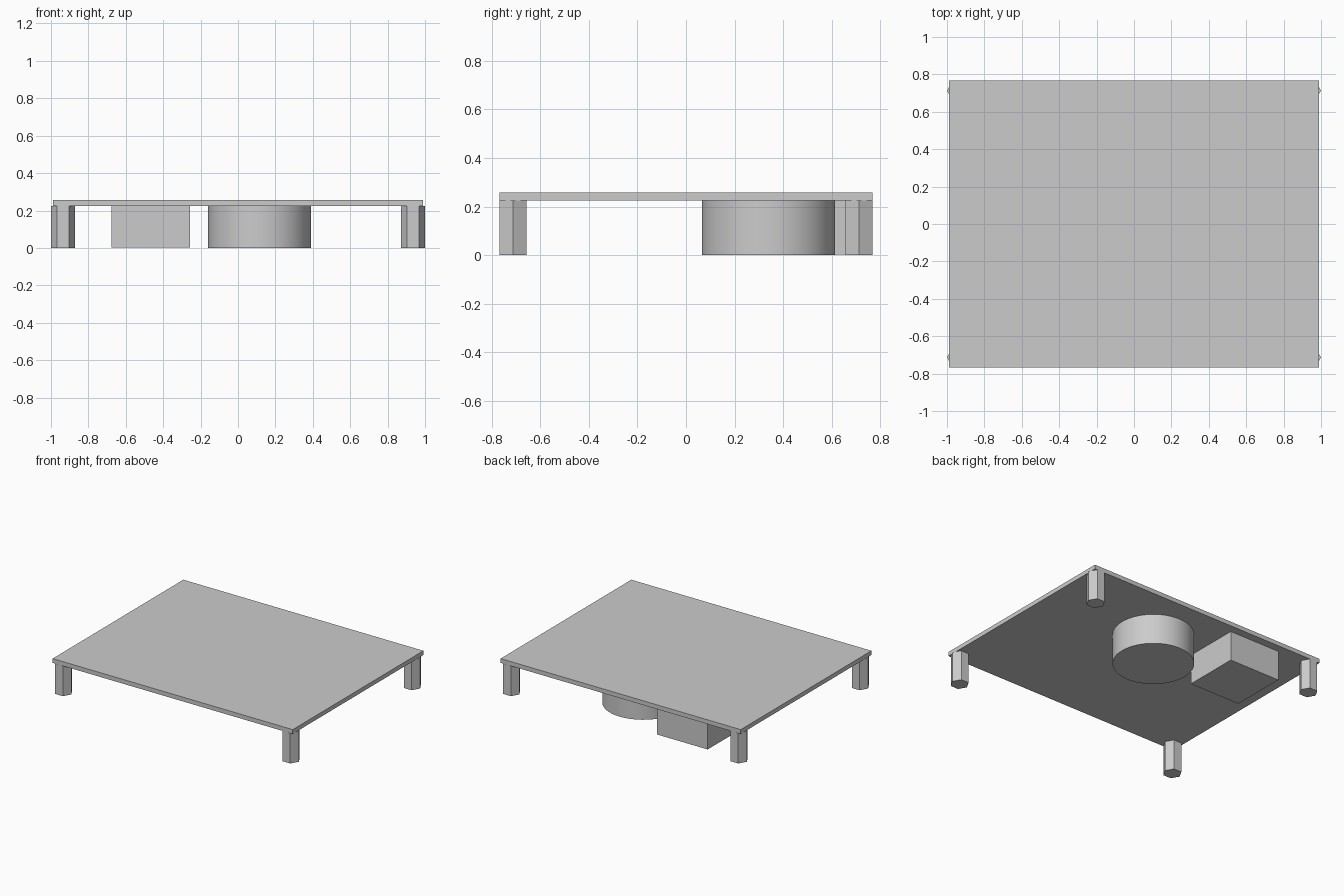
import bpy
import math

cube = bpy.data.objects.get("Cube")
if cube:
    bpy.data.objects.remove(cube, do_unlink=True)

grey = bpy.data.materials.new("light_grey")
grey.use_nodes = True
colour = (0.6, 0.6, 0.6, 1)
grey.diffuse_color = colour
grey.node_tree.nodes["Principled BSDF"].inputs["Base Color"].default_value = colour

UNDERSIDE = 0.225   # height of the board's lower face
TOP = 0.257


def finish(name):
    obj = bpy.context.object
    obj.name = name
    obj.data.materials.append(grey)
    return obj


def box(name, x, y, z):
    """Box from (min, max) pairs."""
    bpy.ops.mesh.primitive_cube_add(size=1, location=[sum(p) / 2 for p in (x, y, z)])
    bpy.context.object.scale = [b - a for a, b in (x, y, z)]
    bpy.ops.object.transform_apply(location=False, rotation=False, scale=True)
    return finish(name)


def post(name, x, y, radius, sides, turn=0):
    """Upright prism from the ground to the board."""
    bpy.ops.mesh.primitive_cylinder_add(
        vertices=sides, radius=radius, depth=UNDERSIDE,
        location=(x, y, UNDERSIDE / 2), rotation=(0, 0, turn))
    return finish(name)


# Flat board
box("board", (-0.988, 0.988), (-0.768, 0.768), (UNDERSIDE, TOP))

# Hexagonal standoffs with a corner pointing sideways
for side, sx in (("right", -1), ("left", 1)):
    for end, sy in (("front", -1), ("back", 1)):
        post(f"{end}_{side}_standoff", sx * 0.936, sy * 0.713, 0.064, 6, math.radians(90))

# Round and square components below the board
post("round_component", 0.115, 0.34, 0.275, 64)
bpy.ops.object.shade_smooth_by_angle(angle=math.radians(30))
box("square_component", (-0.675, -0.257), (0.29, 0.709), (0.003, UNDERSIDE))
